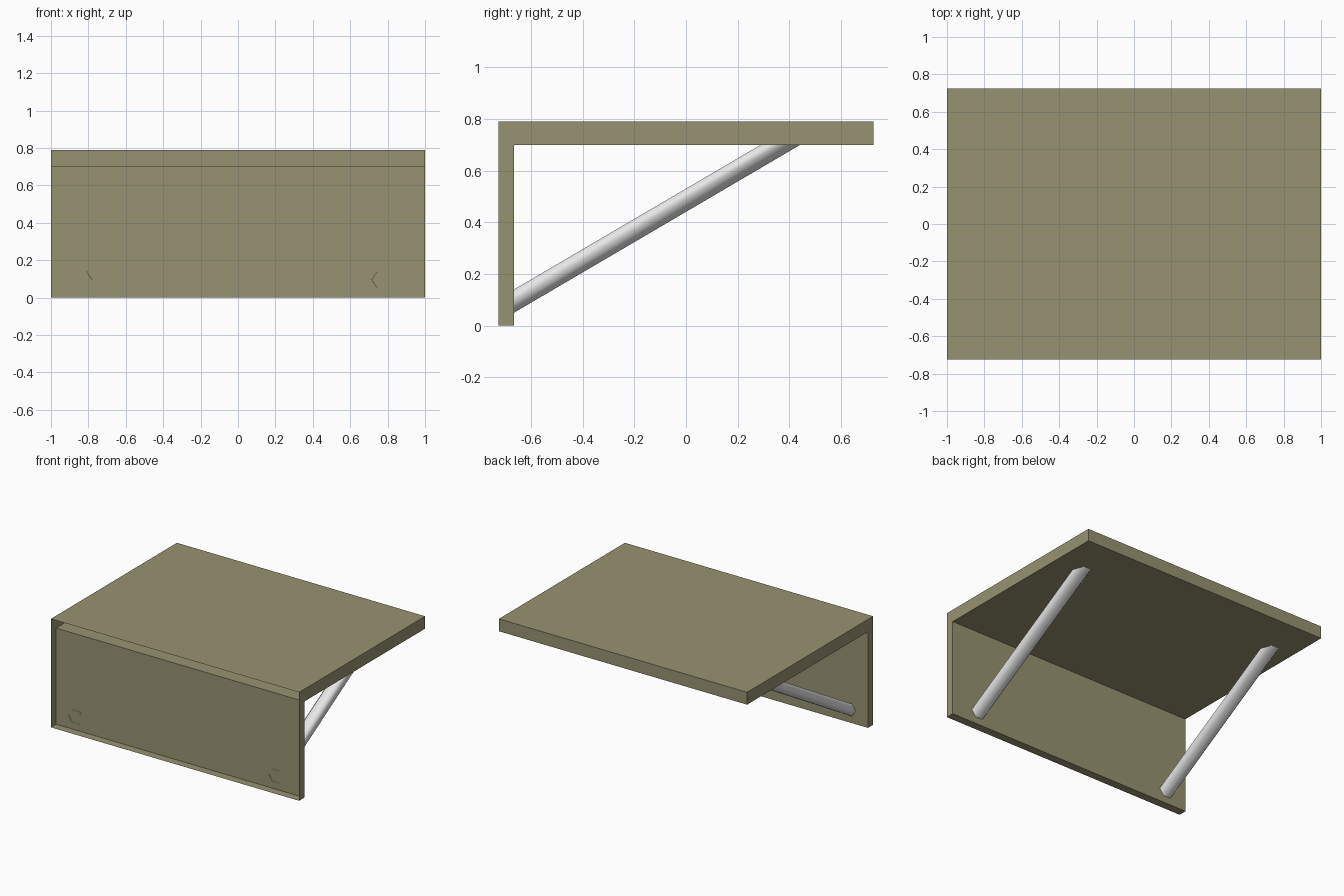
import bpy, bmesh

if "Cube" in bpy.data.objects:
    bpy.data.objects.remove(bpy.data.objects["Cube"])


def material(name, rgb):
    m = bpy.data.materials.new(name)
    m.diffuse_color = (*rgb, 1.0)
    m.use_nodes = True
    m.node_tree.nodes["Principled BSDF"].inputs["Base Color"].default_value = m.diffuse_color
    return m


def finish(bm, name, mat, smooth=False):
    bm.normal_update()
    me = bpy.data.meshes.new(name)
    bm.to_mesh(me)
    bm.free()
    me.materials.append(mat)
    for p in me.polygons:
        p.use_smooth = smooth
    ob = bpy.data.objects.new(name, me)
    bpy.context.collection.objects.link(ob)
    return ob


olive = material("olive_board", (0.31, 0.29, 0.165))
grey = material("light_grey_strut", (0.8, 0.8, 0.8))

# L-shaped shelf: side profile (y, z) extruded along x, open on the wall side
INNER_Y, UNDER_Z = -0.665, 0.70
profile = [(-0.725, 0), (INNER_Y, 0), (INNER_Y, UNDER_Z),
           (0.725, UNDER_Z), (0.725, 0.79), (-0.725, 0.79)]
bm = bmesh.new()
left = [bm.verts.new((-1, y, z)) for y, z in profile]
right = [bm.verts.new((1, y, z)) for y, z in profile]
n = len(profile)
for i in range(n):
    j = (i + 1) % n
    bm.faces.new((left[i], left[j], right[j], right[i]))
bm.faces.new(left)
bm.faces.new(right)
bmesh.ops.recalc_face_normals(bm, faces=bm.faces[:])
wall_side = [f for f in bm.faces if f.calc_center_median().y < -0.72]
bmesh.ops.delete(bm, geom=wall_side, context='FACES_ONLY')
finish(bm, "shelf_and_back_panel", olive)

# Two open-ended hexagonal struts, cut flush with the panel and the shelf
SLOPE = 0.587
hexagon = [(0.06, 0), (0.03, 0.045), (-0.03, 0.045),
           (-0.06, 0), (-0.03, -0.045), (0.03, -0.045)]
for name, cx in (("left_strut", -0.84), ("right_strut", 0.775)):
    bm = bmesh.new()
    low, high = [], []
    for dx, dz in hexagon:
        z = 0.095 + dz
        low.append(bm.verts.new((cx + dx, INNER_Y - 0.001, z)))
        top = UNDER_Z + 0.001
        high.append(bm.verts.new((cx + dx, INNER_Y + (top - z) / SLOPE, top)))
    for i in range(6):
        j = (i + 1) % 6
        # wound so that the normals point outward
        bm.faces.new((low[j], low[i], high[i], high[j]))
    bm.normal_update()
    f = bm.faces[:][0]
    if f.normal.x < 0:
        bmesh.ops.reverse_faces(bm, faces=bm.faces[:])
    finish(bm, name, grey, smooth=True)
